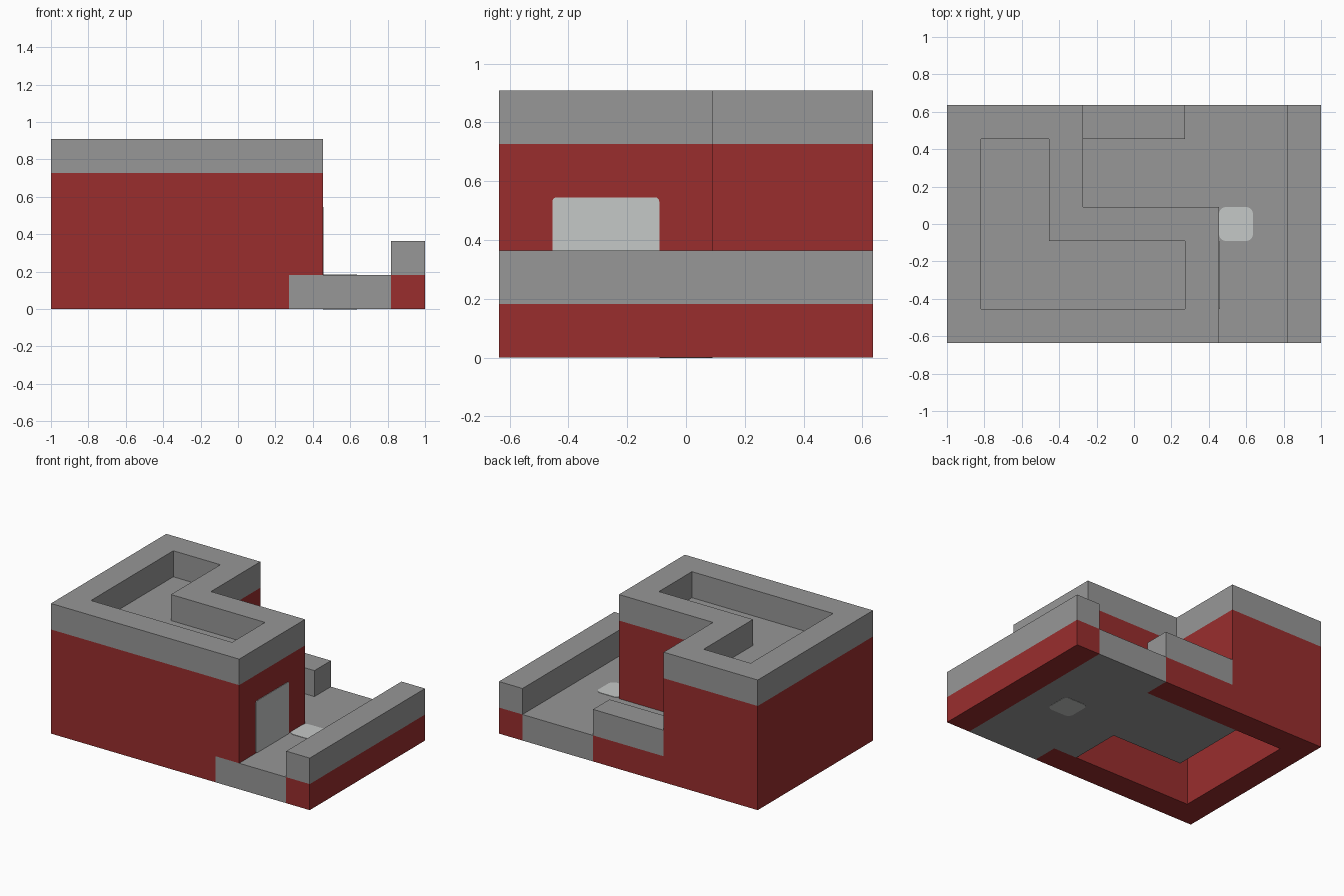
import bpy, bmesh, math
from mathutils import Vector, Matrix

cube = bpy.data.objects.get("Cube")
if cube:
    bpy.data.objects.remove(cube, do_unlink=True)

U = 2 / 11                      # the model sits on an 11 x 7 x 5 grid


def material(name, color):
    m = bpy.data.materials.new(name)
    m.use_nodes = True
    m.diffuse_color = (*color, 1)
    m.node_tree.nodes["Principled BSDF"].inputs["Base Color"].default_value = (*color, 1)
    return m


RED = material("brick red", (0.32, 0.027, 0.027))
GREY = material("stone grey", (0.31, 0.31, 0.31))
LIGHT = material("pale grey", (0.56, 0.58, 0.57))


def finish(name, bm, mat, matrix=None):
    bmesh.ops.recalc_face_normals(bm, faces=bm.faces)
    if matrix:
        bm.transform(matrix)
    bm.transform(Matrix.Scale(U, 4) @ Matrix.Translation((-5.5, -3.5, 0)))
    mesh = bpy.data.meshes.new(name)
    bm.to_mesh(mesh)
    bm.free()
    mesh.materials.append(mat)
    obj = bpy.data.objects.new(name, mesh)
    bpy.context.collection.objects.link(obj)
    return obj


def prism(name, outline, z0, z1, mat, matrix=None):
    """Extrude a closed outline, given in grid units."""
    bm = bmesh.new()
    base = bm.faces.new([bm.verts.new((x, y, z0)) for x, y in outline])
    out = bmesh.ops.extrude_face_region(bm, geom=[base], use_keep_orig=True)
    top = [v for v in out["geom"] if isinstance(v, bmesh.types.BMVert)]
    bmesh.ops.translate(bm, verts=top, vec=(0, 0, z1 - z0))
    return finish(name, bm, mat, matrix)


def ring(name, outer, inner, z0, z1, mat):
    """Upright wall running between two matching outlines."""
    bm = bmesh.new()
    loops = [[bm.verts.new((x, y, z)) for x, y in line]
             for line, z in ((outer, z0), (outer, z1), (inner, z1), (inner, z0))]
    n = len(outer)
    for k in range(4):
        a, b = loops[k], loops[(k + 1) % 4]
        for i in range(n):
            j = (i + 1) % n
            bm.faces.new((a[i], a[j], b[j], b[i]))
    return finish(name, bm, mat)


def rect(x0, y0, x1, y1):
    return [(x0, y0), (x1, y0), (x1, y1), (x0, y1)]


def rounded(w, h, r, steps=4):
    """Rectangle with rounded corners, starting at the origin."""
    pts = []
    for k, (cx, cy) in enumerate(rect(r, r, w - r, h - r)):
        for s in range(steps + 1):
            a = math.pi + (k + s / steps) * math.pi / 2
            pts.append((cx + r * math.cos(a), cy + r * math.sin(a)))
    return pts


L_OUTER = [(0, 0), (8, 0), (8, 4), (4, 4), (4, 7), (0, 7)]
L_INNER = [(1, 1), (7, 1), (7, 3), (3, 3), (3, 6), (1, 6)]

# Ground course: a red C-shaped footing around a grey floor slab
prism("wall_footing", [(0, 0), (7, 0), (7, 1), (1, 1), (1, 6), (7, 6), (7, 7), (0, 7)],
      0, 1, RED)
prism("floor_slab", [(7, 0), (10, 0), (10, 7), (7, 7), (7, 6), (3, 6), (3, 3), (6, 3),
                     (6, 1), (7, 1)], 0, 1, GREY)

# L-shaped building with a sunken roof deck
ring("building_walls", L_OUTER, L_INNER, 1, 4, RED)
prism("roof_deck", L_INNER, 3.5, 4, GREY)
ring("roof_rim", L_OUTER, L_INNER, 4, 5, GREY)

# Low walls around the yard
prism("yard_wall_base", rect(10, 0, 11, 7), 0, 1, RED)
prism("yard_wall_top", rect(10, 0, 11, 7), 1, 2, GREY)
prism("back_low_wall", rect(4, 6, 7, 7), 1, 2, GREY)

# Door on the side of the building, and a hatch through the floor
upright = Matrix(((0, 0, 1, 8), (1, 0, 0, 1), (0, 1, 0, 1), (0, 0, 0, 1)))
prism("door", rounded(2, 2, 0.08), 0, 0.02, LIGHT, upright)
prism("floor_hatch", rounded(1, 1, 0.2), -0.01, 1.015, LIGHT,
      Matrix.Translation(Vector((8, 3, 0))))
